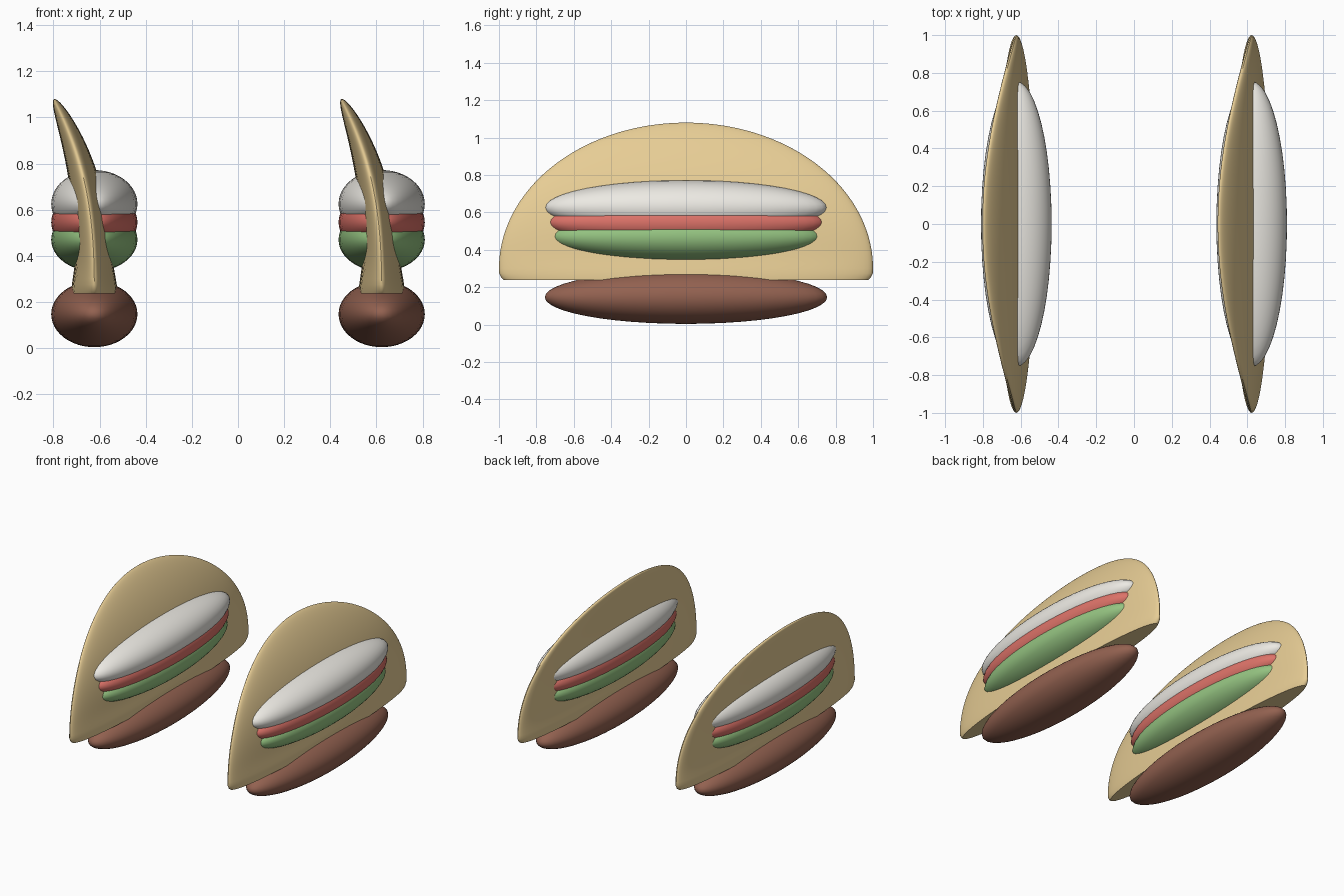
import bpy, bmesh, math

if "Cube" in bpy.data.objects:
    bpy.data.objects.remove(bpy.data.objects["Cube"])


def material(name, color):
    m = bpy.data.materials.new(name)
    m.diffuse_color = (*color, 1)
    m.use_nodes = True
    m.node_tree.nodes["Principled BSDF"].inputs["Base Color"].default_value = m.diffuse_color
    return m


def finish(bm, name, mat, x):
    me = bpy.data.meshes.new(name)
    bm.to_mesh(me)
    bm.free()
    me.materials.append(mat)
    ob = bpy.data.objects.new(name, me)
    ob.location.x = x
    bpy.context.collection.objects.link(ob)
    bpy.context.view_layer.objects.active = ob
    ob.select_set(True)
    bpy.ops.object.shade_smooth_by_angle(angle=math.radians(40))
    ob.select_set(False)


def filling(name, mat, x, z, ry, rz):
    bm = bmesh.new()
    bmesh.ops.create_uvsphere(bm, u_segments=48, v_segments=24, radius=1)
    for v in bm.verts:
        v.co = (v.co.x * 0.187, v.co.y * ry, v.co.z * rz + z)
    finish(bm, name, mat, x)


def shell(name, mat, x):
    # Half disc cut from a sphere, then thinned, leaned over and flared at the base
    bm = bmesh.new()
    bmesh.ops.create_uvsphere(bm, u_segments=80, v_segments=96, radius=1)
    geom = bm.verts[:] + bm.edges[:] + bm.faces[:]
    cut = bmesh.ops.bisect_plane(bm, geom=geom, plane_co=(0, 0, -0.08),
                                 plane_no=(0, 0, -1), clear_outer=True)
    rim = [e for e in cut["geom_cut"] if isinstance(e, bmesh.types.BMEdge)]
    bmesh.ops.contextual_create(bm, geom=rim)
    for v in bm.verts:
        z = 0.3 + 0.78 * v.co.z
        t = max(0, (z - 0.2376) / 0.8424)
        half = 0.08 + 0.02 * math.exp(-(t / 0.12) ** 2)
        corner = 1 - 0.025 * max(0, 1 - t / 0.045) ** 2
        v.co = (v.co.x * half - 0.172 * t ** 2.5, v.co.y * corner, z)
    finish(bm, name, mat, x)


crust = material("crust", (0.80, 0.61, 0.30))
meat = material("meat", (0.29, 0.12, 0.08))
green = material("lettuce", (0.30, 0.55, 0.22))
red = material("tomato", (0.72, 0.17, 0.14))
white = material("cream", (0.84, 0.82, 0.77))

# Two identical filled shells side by side
for side, x in (("left", -0.623), ("right", 0.623)):
    shell(f"{side}_shell", crust, x)
    filling(f"{side}_meat", meat, x, 0.147, 0.755, 0.143)
    filling(f"{side}_lettuce", green, x, 0.47, 0.725, 0.137)
    filling(f"{side}_tomato", red, x, 0.545, 0.74, 0.137)
    filling(f"{side}_cream", white, x, 0.625, 0.755, 0.147)
